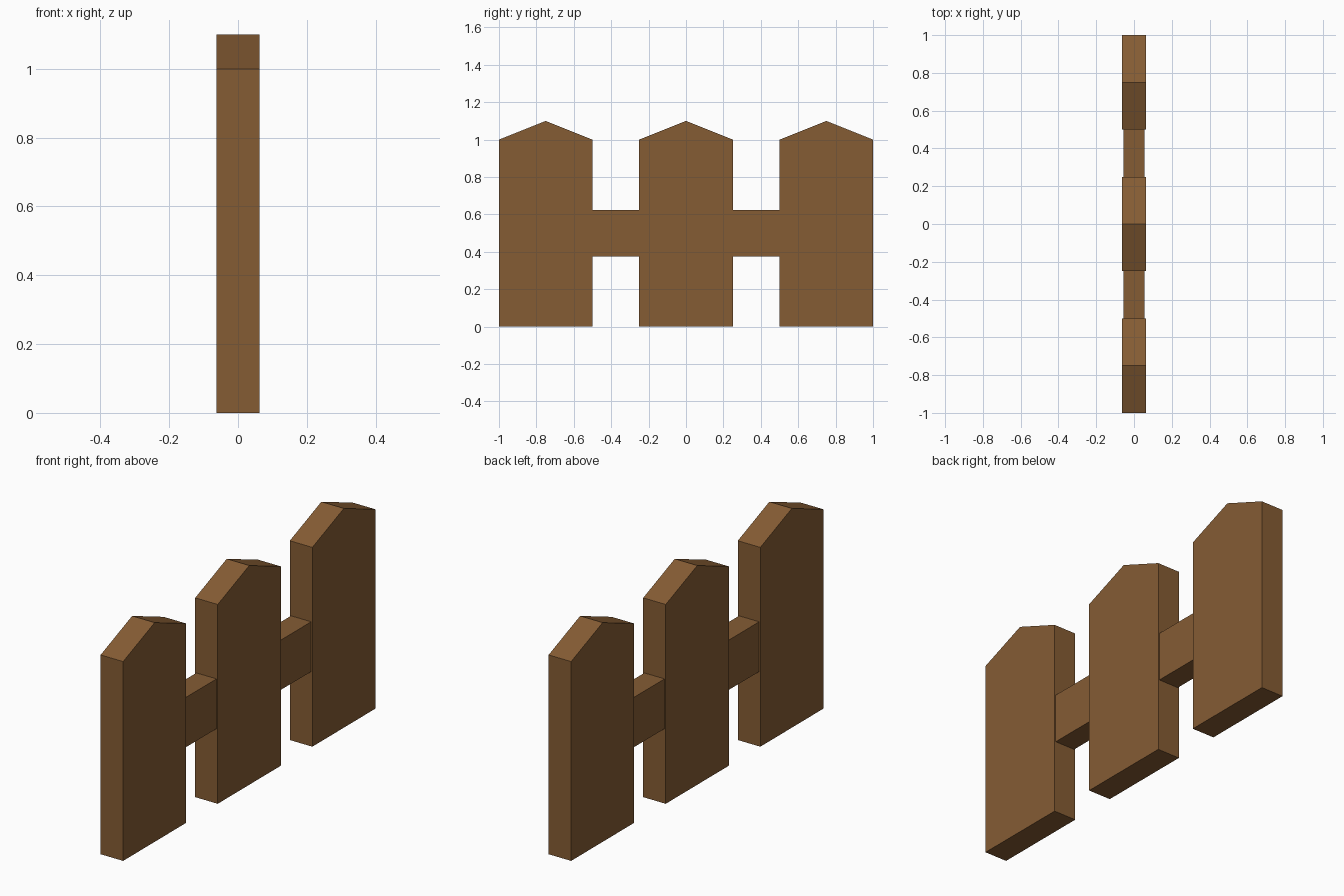
import bpy
import bmesh

if "Cube" in bpy.data.objects:
    bpy.data.objects.remove(bpy.data.objects["Cube"])

# Single wood colour
wood = bpy.data.materials.new("brown_wood")
wood.diffuse_color = (0.235, 0.107, 0.034, 1.0)
wood.use_nodes = True
wood.node_tree.nodes["Principled BSDF"].inputs["Base Color"].default_value = wood.diffuse_color


def extruded_profile(name, profile, depth, y=0.0):
    """Extrude a (y, z) outline along x, centred on x = 0."""
    bm = bmesh.new()
    face = bm.faces.new([bm.verts.new((-depth / 2, py, pz)) for py, pz in profile])
    side = bmesh.ops.extrude_face_region(bm, geom=[face])["geom"]
    moved = [v for v in side if isinstance(v, bmesh.types.BMVert)]
    bmesh.ops.translate(bm, vec=(depth, 0, 0), verts=moved)
    bmesh.ops.recalc_face_normals(bm, faces=bm.faces)
    mesh = bpy.data.meshes.new(name)
    bm.to_mesh(mesh)
    bm.free()
    mesh.materials.append(wood)
    obj = bpy.data.objects.new(name, mesh)
    obj.location.y = y
    bpy.context.collection.objects.link(obj)
    return obj


# Three pointed pickets
picket = [(-0.25, 0), (0.25, 0), (0.25, 1.0), (0, 1.1), (-0.25, 1.0)]
for label, y in (("near", -0.75), ("middle", 0.0), ("far", 0.75)):
    extruded_profile(f"{label}_picket", picket, 0.125, y)

# Slightly thinner rail running through the pickets
rail = [(-0.75, 0.375), (0.75, 0.375), (0.75, 0.625), (-0.75, 0.625)]
extruded_profile("cross_rail", rail, 0.112)
